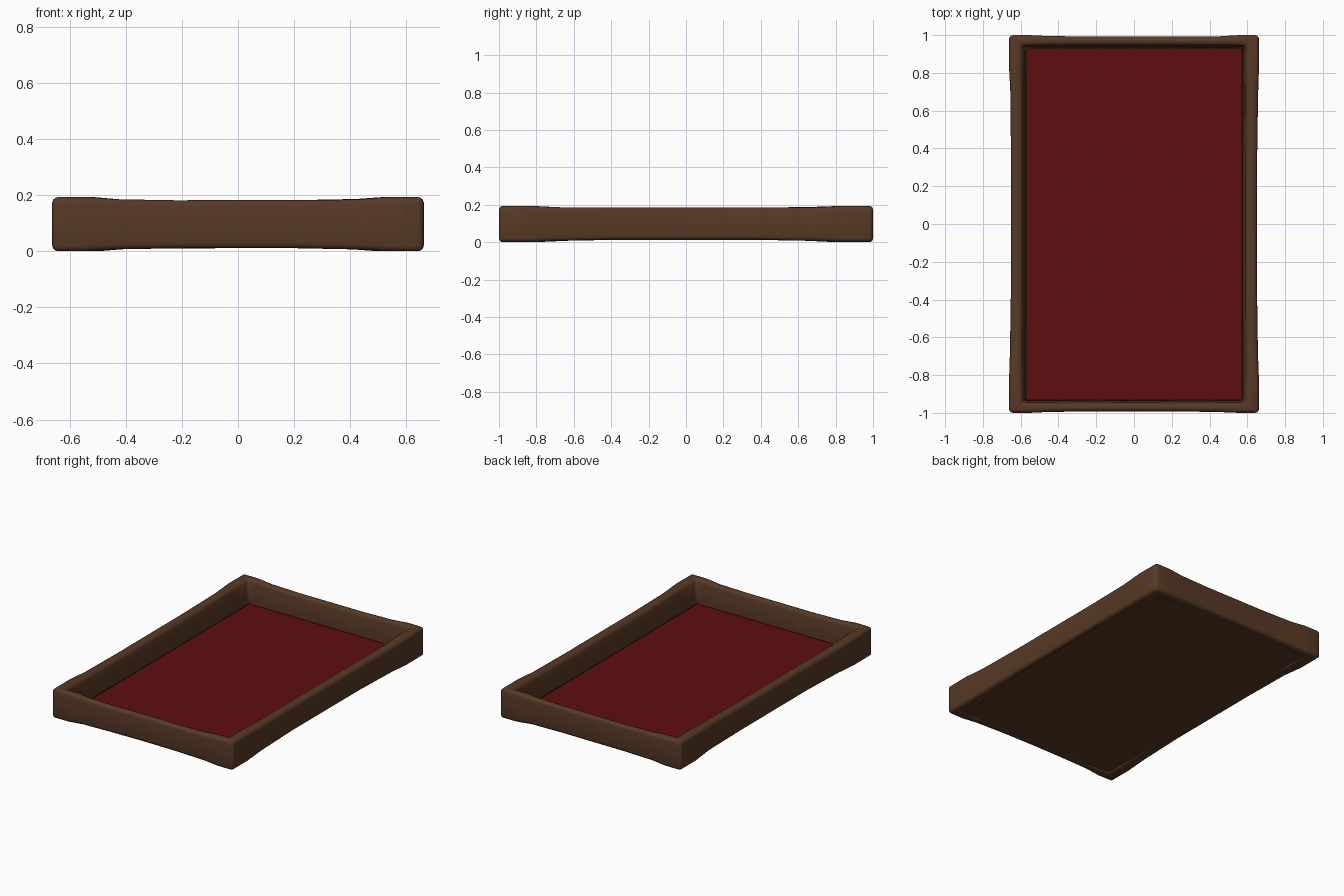
import bpy
import bmesh
import random

random.seed(4)
if "Cube" in bpy.data.objects:
    bpy.data.objects.remove(bpy.data.objects["Cube"], do_unlink=True)


def material(name, rgb):
    mat = bpy.data.materials.new(name)
    mat.use_nodes = True
    mat.diffuse_color = (*rgb, 1)
    mat.node_tree.nodes["Principled BSDF"].inputs["Base Color"].default_value = (*rgb, 1)
    return mat


WOOD = material("brown wood", (0.096, 0.041, 0.019))
SEAM = material("dark seam", (0.018, 0.008, 0.004))
CLOTH = material("red cloth", (0.115, 0.004, 0.005))

HX, HY, TOP = 0.662, 1.0, 0.193      # outer half sizes and height
WX, WY = 0.09, 0.068                 # rail widths


def add_object(name, bm, mat):
    bmesh.ops.recalc_face_normals(bm, faces=bm.faces)
    mesh = bpy.data.meshes.new(name)
    bm.to_mesh(mesh)
    bm.free()
    obj = bpy.data.objects.new(name, mesh)
    bpy.context.collection.objects.link(obj)
    mesh.materials.append(mat)
    return obj


def slab(name, half_x, half_y, low, high, mat):
    bm = bmesh.new()
    bmesh.ops.create_cube(bm, size=1)
    for v in bm.verts:
        v.co = (v.co.x * 2 * half_x, v.co.y * 2 * half_y,
                (low + high) / 2 + v.co.z * (high - low))
    return add_object(name, bm, mat)


# Rail section: inset as a share of the rail width, height
SECTION = [(0, 0), (0, TOP), (0.78, TOP), (1, 0)]
# Stations along one side; the rail is thinner between its swollen corners
STEPS = [-1, -0.84, -0.68, -0.35, 0, 0.35, 0.68, 0.84]


def station(side, t):
    """Section ring at t along a side, counted around the rectangle."""
    thin = 0 if abs(t) > 0.8 else 0.7 if abs(t) > 0.5 else 1
    wear = 0 if thin == 0 else random.uniform(-0.002, 0.002)
    ring = []
    for inset, z in SECTION:
        outer = inset == 0
        x, y = HX - inset * WX, HY - inset * WY
        pinch = 0.009 * thin + wear if outer else wear
        if side % 2 == 0:
            px, py = t * x, -(y - pinch)
        else:
            px, py = x - pinch, t * y
        if side > 1:
            px, py = -px, -py
        ring.append((px, py, z + (0.012 * thin if z == 0 else -0.010 * thin) + wear))
    return ring


# Worn wooden frame
bm = bmesh.new()
rings = [[bm.verts.new(p) for p in station(side, t)]
         for side in range(4) for t in STEPS]
for i, ring in enumerate(rings):
    after = rings[(i + 1) % len(rings)]
    for k in range(4):
        m = (k + 1) % 4
        bm.faces.new((ring[k], after[k], after[m], ring[m]))
frame = add_object("wooden_frame", bm, WOOD)
bevel = frame.modifiers.new("worn edges", "BEVEL")
bevel.width = 0.02
bevel.segments = 3
bevel.limit_method = "ANGLE"
bevel.angle_limit = 0.7

# Base board, seam and cloth
slab("base_board", HX - 0.035, HY - 0.035, 0.011, 0.034, WOOD)
slab("seam_plate", HX - WX + 0.006, HY - WY + 0.006, 0.032, 0.038, SEAM)
slab("cloth_panel", HX - WX - 0.006, HY - WY - 0.005, 0.034, 0.042, CLOTH)

# Smooth worn wood
bpy.ops.object.select_all(action="DESELECT")
frame.select_set(True)
bpy.context.view_layer.objects.active = frame
bpy.ops.object.modifier_apply(modifier=bevel.name)
bpy.ops.object.shade_smooth_by_angle(angle=0.8)
